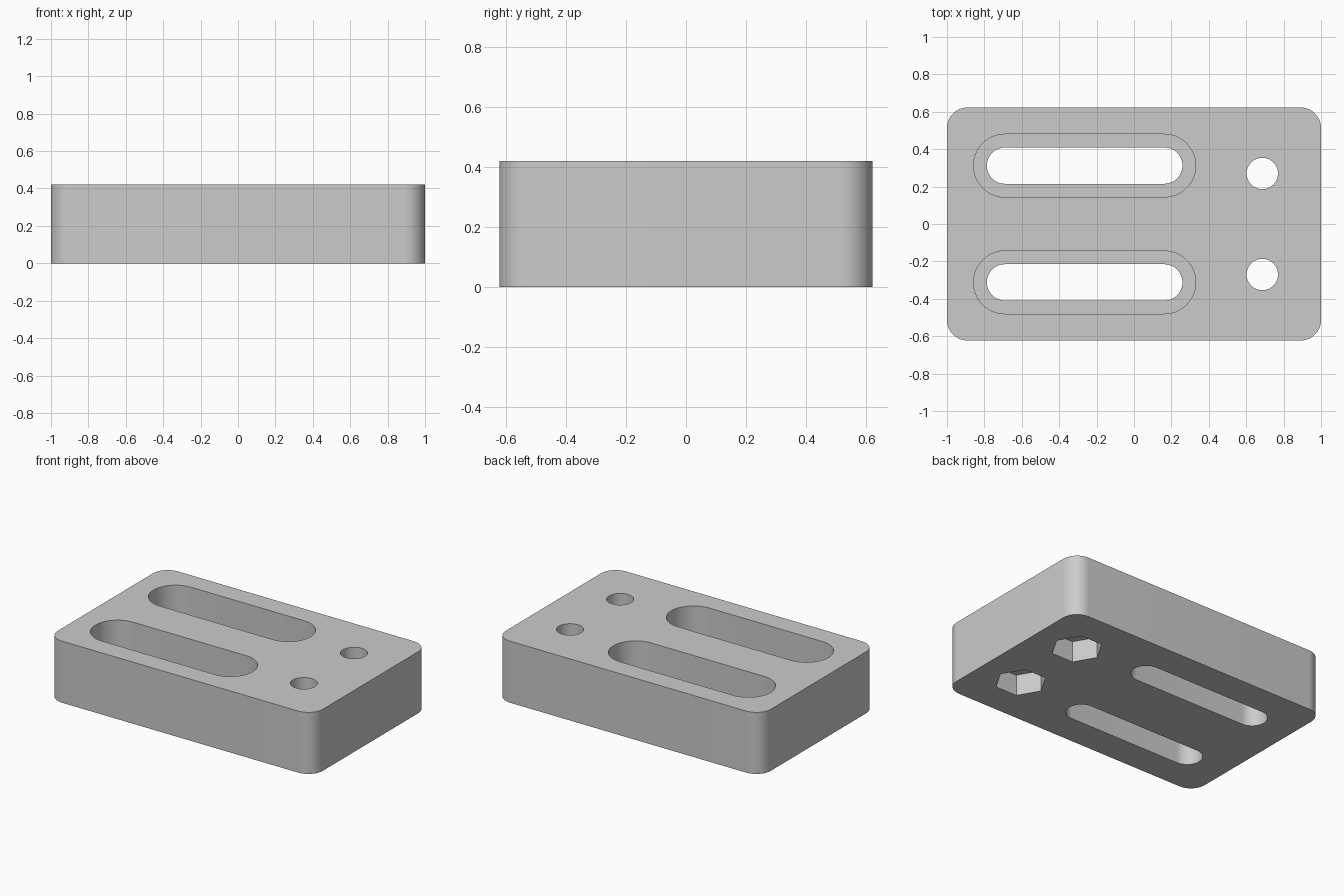
import bpy, bmesh
from math import cos, sin, pi

if "Cube" in bpy.data.objects:
    bpy.data.objects.remove(bpy.data.objects["Cube"], do_unlink=True)

HEIGHT = 0.42
OVER = 0.1          # how far cutters reach past the faces
COUNTERBORE = 0.23  # depth of the wide slot part
NUT_DEPTH = 0.144


def arc(cx, cy, r, start, end, steps):
    """Points along a circular arc, both ends included."""
    angles = [start + (end - start) * i / steps for i in range(steps + 1)]
    return [(cx + r * cos(a), cy + r * sin(a)) for a in angles]


def polygon(cx, cy, r, sides):
    return arc(cx, cy, r, 0, 2 * pi, sides)[:-1]


def slot(x0, x1, cy, r):
    return (arc(x1, cy, r, -pi / 2, pi / 2, 24)
            + arc(x0, cy, r, pi / 2, 3 * pi / 2, 24))


def rounded_rectangle(hx, hy, r):
    pts = []
    for i, (sx, sy) in enumerate([(1, 1), (-1, 1), (-1, -1), (1, -1)]):
        pts += arc(sx * (hx - r), sy * (hy - r), r, i * pi / 2, (i + 1) * pi / 2, 16)
    return pts


def prism(name, outline, z0, z1):
    """Extrude a closed outline from z0 up to z1."""
    bm = bmesh.new()
    base = bm.faces.new([bm.verts.new((x, y, z0)) for x, y in outline])
    top = bmesh.ops.extrude_face_region(bm, geom=[base], use_keep_orig=True)
    verts = [v for v in top["geom"] if isinstance(v, bmesh.types.BMVert)]
    bmesh.ops.translate(bm, verts=verts, vec=(0, 0, z1 - z0))
    bmesh.ops.recalc_face_normals(bm, faces=bm.faces)
    mesh = bpy.data.meshes.new(name)
    bm.to_mesh(mesh)
    bm.free()
    obj = bpy.data.objects.new(name, mesh)
    bpy.context.collection.objects.link(obj)
    return obj


def cut(target, name, outline, z0, z1):
    """Subtract a prism from the target, then discard the cutter."""
    cutter = prism(name, outline, z0, z1)
    cutter.hide_render = True
    mod = target.modifiers.new(name, "BOOLEAN")
    mod.operation = "DIFFERENCE"
    mod.solver = "EXACT"
    mod.object = cutter
    bpy.context.view_layer.objects.active = target
    bpy.ops.object.modifier_apply(modifier=mod.name)
    bpy.data.objects.remove(cutter, do_unlink=True)


# Block with rounded upright corners
block = prism("mounting_block", rounded_rectangle(1, 0.623, 0.11), 0, HEIGHT)

for side in (-1, 1):
    # Long slot with a wide counterbore from the top
    slot_y = side * 0.312
    cut(block, "slot_counterbore", slot(-0.69, 0.162, slot_y, 0.168),
        HEIGHT - COUNTERBORE, HEIGHT + OVER)
    cut(block, "slot_through", slot(-0.69, 0.162, slot_y, 0.097),
        -OVER, HEIGHT + OVER)
    # Bolt hole with a hexagonal nut pocket from below
    hole_y = side * 0.27
    cut(block, "nut_pocket", polygon(0.686, hole_y, 0.162, 6), -OVER, NUT_DEPTH)
    cut(block, "bolt_hole", polygon(0.686, hole_y, 0.084, 48), -OVER, HEIGHT + OVER)

# Plain grey material
grey = bpy.data.materials.new("light_grey")
grey.use_nodes = True
colour = (0.6, 0.6, 0.6, 1)
grey.diffuse_color = colour
grey.node_tree.nodes["Principled BSDF"].inputs["Base Color"].default_value = colour
block.data.materials.clear()
block.data.materials.append(grey)

# Smooth round walls, sharp rims
bpy.ops.object.select_all(action="DESELECT")
block.select_set(True)
bpy.context.view_layer.objects.active = block
bpy.ops.object.shade_smooth_by_angle(angle=pi / 6)
